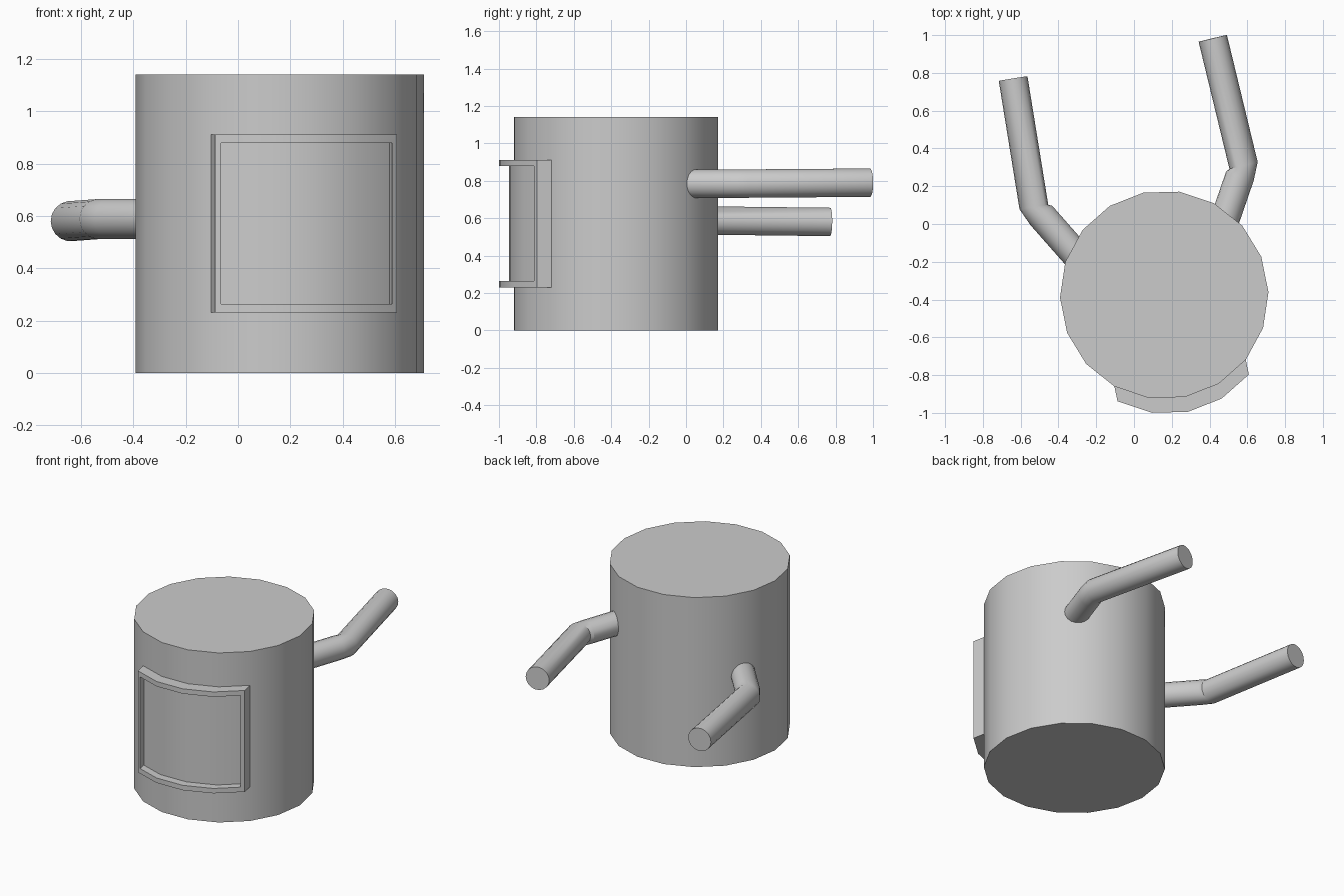
import bpy, bmesh, math
from mathutils import Vector

if "Cube" in bpy.data.objects:
    bpy.data.objects.remove(bpy.data.objects["Cube"])

CX, CY, R, SIDES, TURN = 0.16, -0.375, 0.552, 18, 1.5


def finish(name, bm):
    bmesh.ops.recalc_face_normals(bm, faces=bm.faces)
    mesh = bpy.data.meshes.new(name)
    bm.to_mesh(mesh)
    bm.free()
    ob = bpy.data.objects.new(name, mesh)
    bpy.context.collection.objects.link(ob)
    bpy.ops.object.select_all(action='DESELECT')
    ob.select_set(True)
    bpy.context.view_layer.objects.active = ob
    bpy.ops.object.shade_smooth_by_angle(angle=math.radians(30))
    return ob


def add_loops(bm, loops):
    """Joins successive closed loops of points with quads."""
    rings = [[bm.verts.new(p) for p in loop] for loop in loops]
    for a, b in zip(rings, rings[1:]):
        n = len(a)
        for i in range(n):
            j = (i + 1) % n
            bm.faces.new((a[i], a[j], b[j], b[i]))
    return rings


def rim_point(deg):
    a = math.radians(deg)
    return Vector((CX + R * math.cos(a), CY + R * math.sin(a), 0))


# drum body
bm = bmesh.new()
outline = [rim_point(TURN + 360 / SIDES * i) for i in range(SIDES)]
rings = add_loops(bm, [outline, [p + Vector((0, 0, 1.14)) for p in outline]])
for ring in rings:
    bm.faces.new(ring)
finish("body", bm)

# raised window frame: four body facets pushed outward, with a recessed panel
base = [rim_point(241.5 + 20 * i) for i in range(5)]
inner = [base[0].lerp(base[1], 0.12)] + base[1:4] + [base[4].lerp(base[3], 0.13)]
out = Vector((math.cos(math.radians(281.5)), math.sin(math.radians(281.5)), 0))


def window_loop(points, push, low, high):
    pts = [p + out * push for p in points]
    return ([p + Vector((0, 0, low)) for p in pts]
            + [p + Vector((0, 0, high)) for p in reversed(pts)])


bm = bmesh.new()
rings = add_loops(bm, [window_loop(base, 0, 0.23, 0.912),
                       window_loop(base, 0.08, 0.23, 0.912),
                       window_loop(inner, 0.08, 0.263, 0.879),
                       window_loop(inner, 0.025, 0.263, 0.879)])
floor = rings[-1]
for i in range(4):
    bm.faces.new((floor[i], floor[i + 1], floor[8 - i], floor[9 - i]))
finish("window_frame", bm)


# bent pipes: lower run, short elbow, upper run
def pipe(name, start, elbow, end, radius=0.077, sides=18):
    start, elbow, end = Vector(start), Vector(elbow), Vector(end)
    lower = (elbow - start).normalized()
    upper = (end - elbow).normalized()
    loops = []
    for centre, d in ((start, lower), (elbow - lower * 0.06, lower),
                      (elbow, upper), (end, upper)):
        side = d.cross(Vector((0, 0, 1))).normalized()
        up = side.cross(d)
        loops.append([centre + radius * (side * math.cos(t) + up * math.sin(t))
                      for t in (2 * math.pi * i / sides for i in range(sides))])
    bm = bmesh.new()
    rings = add_loops(bm, loops)
    bm.faces.new(rings[0])
    bm.faces.new(rings[-1])
    finish(name, bm)


pipe("left_pipe", (-0.27, -0.205, 0.588), (-0.53, 0.09, 0.588), (-0.64, 0.77, 0.58))
pipe("right_pipe", (0.463, -0.03, 0.785), (0.58, 0.31, 0.785), (0.417, 0.983, 0.79))
